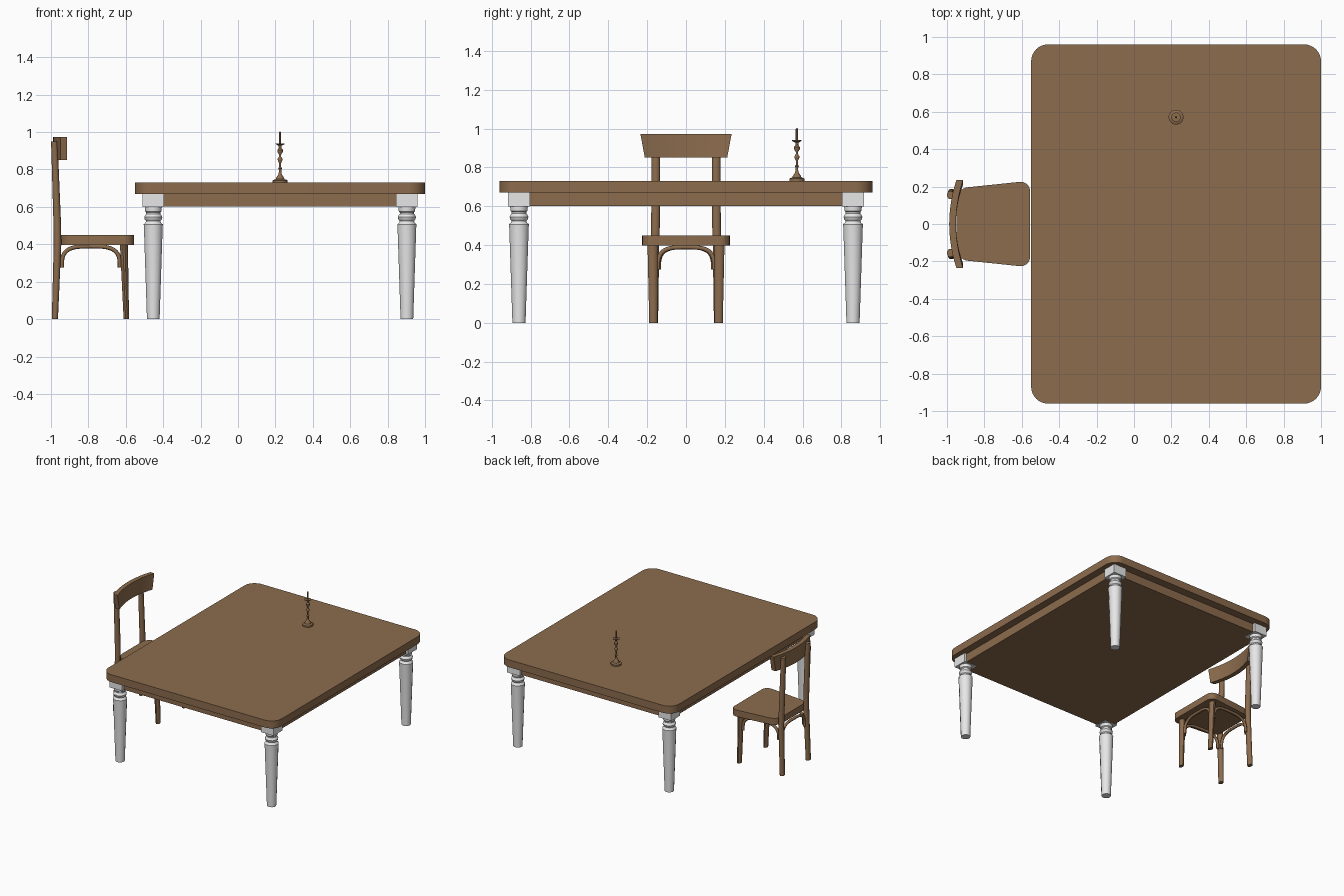
import bpy, bmesh, math
from mathutils import Vector

if "Cube" in bpy.data.objects:
    bpy.data.objects.remove(bpy.data.objects["Cube"], do_unlink=True)


def material(name, color):
    mat = bpy.data.materials.new(name)
    mat.use_nodes = True
    mat.diffuse_color = (*color, 1)
    mat.node_tree.nodes["Principled BSDF"].inputs["Base Color"].default_value = (*color, 1)
    return mat


wood = material("brown wood", (0.262, 0.149, 0.075))
paint = material("white paint", (0.8, 0.8, 0.8))


def finish(bm, name, mat, angle=35):
    bmesh.ops.recalc_face_normals(bm, faces=bm.faces)
    mesh = bpy.data.meshes.new(name)
    bm.to_mesh(mesh)
    bm.free()
    mesh.materials.append(mat)
    obj = bpy.data.objects.new(name, mesh)
    bpy.context.collection.objects.link(obj)
    bpy.ops.object.select_all(action='DESELECT')
    obj.select_set(True)
    bpy.context.view_layer.objects.active = obj
    if angle:
        bpy.ops.object.shade_smooth_by_angle(angle=math.radians(angle))


def box(name, mat, center, size):
    bm = bmesh.new()
    bmesh.ops.create_cube(bm, size=1)
    for v in bm.verts:
        v.co = Vector(a * b for a, b in zip(v.co, size)) + Vector(center)
    finish(bm, name, mat, 0)


def loft(name, mat, sections, sides):
    """Join elliptical rings given as (x, y, z, rx, ry)."""
    bm = bmesh.new()
    rings = []
    for x, y, z, rx, ry in sections:
        angles = [2 * math.pi * (i + 0.5) / sides for i in range(sides)]
        rings.append([bm.verts.new((x + rx * math.cos(a), y + ry * math.sin(a), z)) for a in angles])
    for low, high in zip(rings, rings[1:]):
        for i in range(sides):
            j = (i + 1) % sides
            bm.faces.new((low[i], low[j], high[j], high[i]))
    bm.faces.new(rings[0])
    bm.faces.new(rings[-1])
    finish(bm, name, mat)


def turned(name, mat, x, y, profile, sides):
    loft(name, mat, [(x, y, z, r, r) for r, z in profile], sides)


def slab(name, mat, outline, z0, z1):
    """Extrude an outline of (x, y, corner radius) with rounded corners."""
    bm = bmesh.new()
    pts = [Vector((x, y, z0)) for x, y, r in outline]
    verts = []
    for i, p in enumerate(pts):
        a = (pts[i - 1] - p).normalized()
        b = (pts[(i + 1) % len(pts)] - p).normalized()
        half = a.angle(b) / 2
        r = outline[i][2]
        mid = p + (a + b).normalized() * (r / math.sin(half))
        start = (p + a * (r / math.tan(half)) - mid).normalized()
        end = (p + b * (r / math.tan(half)) - mid).normalized()
        for k in range(9):
            verts.append(bm.verts.new(mid + start.slerp(end, k / 8) * r))
    face = bm.faces.new(verts)
    top = bmesh.ops.extrude_face_region(bm, geom=[face])["geom"]
    for v in top:
        if isinstance(v, bmesh.types.BMVert):
            v.co.z = z1
    finish(bm, name, mat)


# Table top and solid apron
CX = 0.225
slab("table_top", wood, [(sx * 0.775 + CX, sy * 0.96, 0.09)
                         for sx, sy in ((-1, -1), (1, -1), (1, 1), (-1, 1))], 0.67, 0.73)
box("table_apron", wood, (CX, 0, 0.636), (1.43, 1.79, 0.07))

# Turned table legs with square blocks
LEG = [(0.035, 0), (0.052, 0.495), (0.053, 0.507), (0.043, 0.515), (0.04, 0.525),
       (0.047, 0.533), (0.05, 0.545), (0.045, 0.557), (0.039, 0.563), (0.039, 0.57),
       (0.045, 0.576), (0.047, 0.595), (0.047, 0.605)]
for sx, side in ((-1, "right"), (1, "left")):
    for sy, end in ((-1, "front"), (1, "back")):
        x, y = CX + sx * 0.678, sy * 0.86
        turned(f"table_leg_{end}_{side}", paint, x, y, LEG, 12)
        box(f"table_leg_block_{end}_{side}", paint, (x, y, 0.6355), (0.114, 0.114, 0.073))

# Candlestick with candle
turned("candlestick", wood, 0.225, 0.571,
       [(0.04, 0.73), (0.04, 0.742), (0.034, 0.745), (0.024, 0.748), (0.021, 0.757),
        (0.01, 0.772), (0.007, 0.785), (0.007, 0.8), (0.011, 0.806), (0.006, 0.813),
        (0.006, 0.835), (0.013, 0.85), (0.013, 0.857), (0.006, 0.868), (0.006, 0.88),
        (0.015, 0.893), (0.015, 0.905), (0.007, 0.915), (0.008, 0.927), (0.025, 0.936),
        (0.025, 0.94), (0.008, 0.94)], 16)
turned("candle", wood, 0.225, 0.571, [(0.006, 0.93), (0.006, 0.998), (0.002, 1.003)], 10)

# Chair seat
slab("chair_seat", wood, [(-0.95, -0.19, 0.07), (-0.556, -0.231, 0.05),
                          (-0.556, 0.231, 0.05), (-0.95, 0.19, 0.07)], 0.397, 0.45)

# Chair legs, rear ones continuing up as back posts
for s, side in ((-1, "right"), (1, "left")):
    loft(f"chair_front_leg_{side}", wood,
         [(-0.597, s * 0.168, 0, 0.015, 0.022), (-0.61, s * 0.172, 0.4, 0.022, 0.027)], 12)
    loft(f"chair_back_post_{side}", wood,
         [(-0.979, s * 0.166, 0, 0.017, 0.023), (-0.965, s * 0.16, 0.4, 0.021, 0.023),
          (-0.966, s * 0.157, 0.5, 0.021, 0.023), (-0.982, s * 0.155, 0.95, 0.018, 0.023)], 12)

# Curved backrest, flaring wider at the top
bm = bmesh.new()
STEPS = 12
rows = []
for i in range(STEPS + 1):
    t = 2 * i / STEPS - 1
    row = []
    for z, half in ((0.85, 0.212), (0.973, 0.235)):
        for thick in (0, 0.036):
            row.append(bm.verts.new((-0.988 + thick + 0.038 * t * t, half * t, z)))
    rows.append((row[0], row[1], row[3], row[2]))
for a, b in zip(rows, rows[1:]):
    for k in range(4):
        m = (k + 1) % 4
        bm.faces.new((a[k], a[m], b[m], b[k]))
bm.faces.new(rows[0])
bm.faces.new(rows[-1])
finish(bm, "chair_backrest", wood)


# Bentwood hoops bracing the chair legs
def hoop(name, start, end):
    curve = bpy.data.curves.new(name, 'CURVE')
    curve.dimensions = '3D'
    curve.bevel_depth = 0.011
    curve.bevel_resolution = 2
    curve.use_fill_caps = True
    curve.materials.append(wood)
    spline = curve.splines.new('POLY')
    n = 24
    spline.points.add(n)
    a, b = Vector(start), Vector(end)
    for i, p in enumerate(spline.points):
        c, s = math.cos(math.pi * i / n), abs(math.sin(math.pi * i / n))
        u = math.copysign(abs(c) ** 0.6, c)
        xy = a.lerp(b, (1 - u) / 2)
        p.co = (xy.x, xy.y, 0.275 + 0.114 * s ** 0.6, 1)
    spline.use_smooth = True
    bpy.context.collection.objects.link(bpy.data.objects.new(name, curve))


hoop("chair_hoop_front", (-0.612, -0.145), (-0.612, 0.145))
hoop("chair_hoop_back", (-0.962, -0.14), (-0.962, 0.14))
hoop("chair_hoop_left", (-0.942, 0.16), (-0.632, 0.172))
hoop("chair_hoop_right", (-0.942, -0.16), (-0.632, -0.172))
